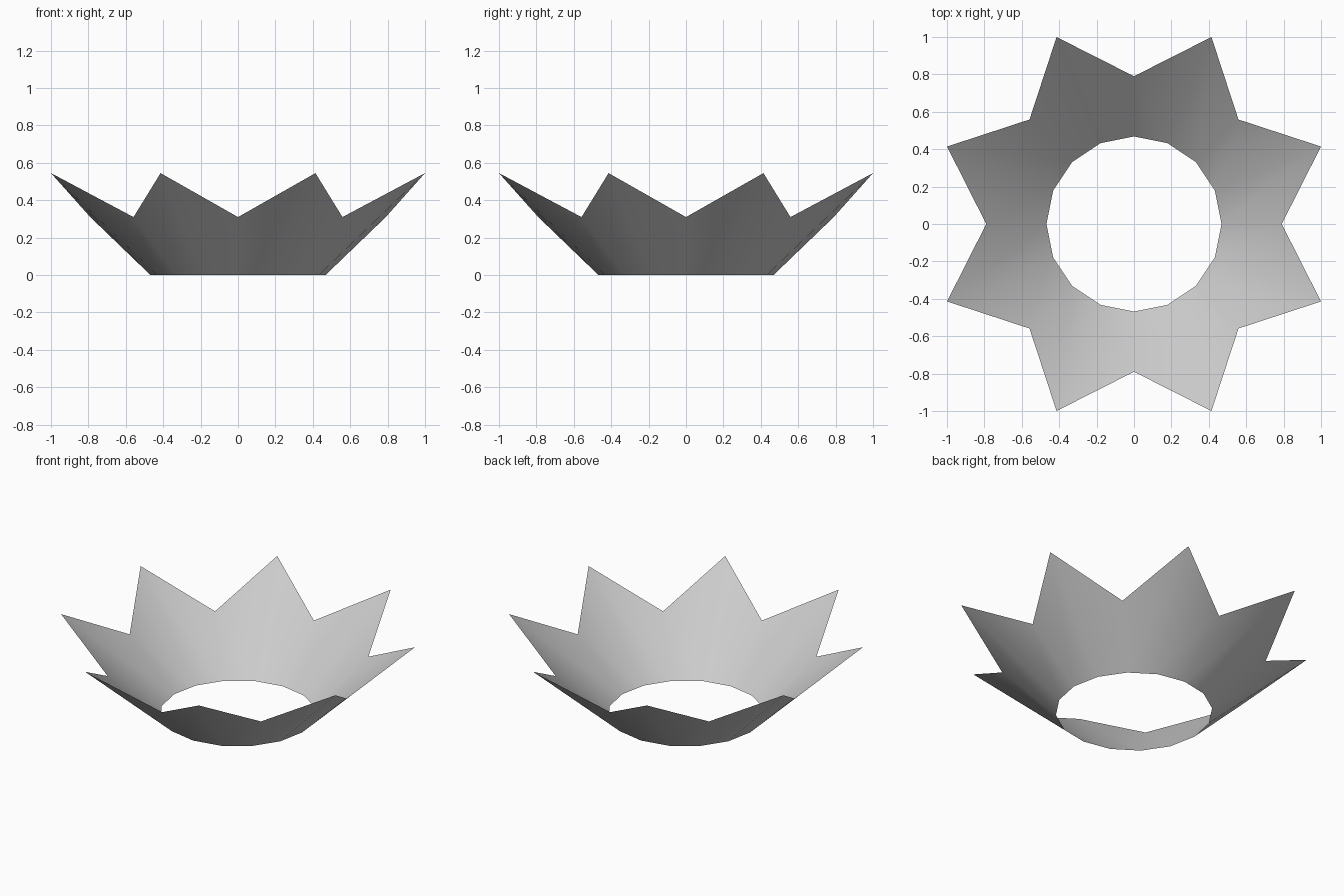
import bpy, bmesh
from math import cos, sin, pi

# Remove the default cube
cube = bpy.data.objects.get("Cube")
if cube:
    bpy.data.objects.remove(cube, do_unlink=True)

# Pale grey material
grey = bpy.data.materials.new("pale grey")
grey.use_nodes = True
colour = (0.6, 0.6, 0.6, 1)
grey.diffuse_color = colour
grey.node_tree.nodes["Principled BSDF"].inputs["Base Color"].default_value = colour

SIDES = 16
BASE = (0.468, 0.0)      # radius, height
VALLEY = (0.79, 0.31)
TIP = (1.082, 0.545)


def ring_point(bm, i, radius, height):
    a = 2 * pi * i / SIDES
    return bm.verts.new((radius * cos(a), radius * sin(a), height))


# Flared open collar with eight pointed petals
bm = bmesh.new()
base = [ring_point(bm, i, *BASE) for i in range(SIDES)]
rim = [ring_point(bm, i, *(TIP if i % 2 else VALLEY)) for i in range(SIDES)]
for i in range(SIDES):
    j = (i + 1) % SIDES
    face = bm.faces.new((base[i], base[j], rim[j], rim[i]))
    face.smooth = True
mesh = bpy.data.meshes.new("petal_collar")
bm.to_mesh(mesh)
bm.free()
mesh.materials.append(grey)
collar = bpy.data.objects.new("petal_collar", mesh)
bpy.context.collection.objects.link(collar)
